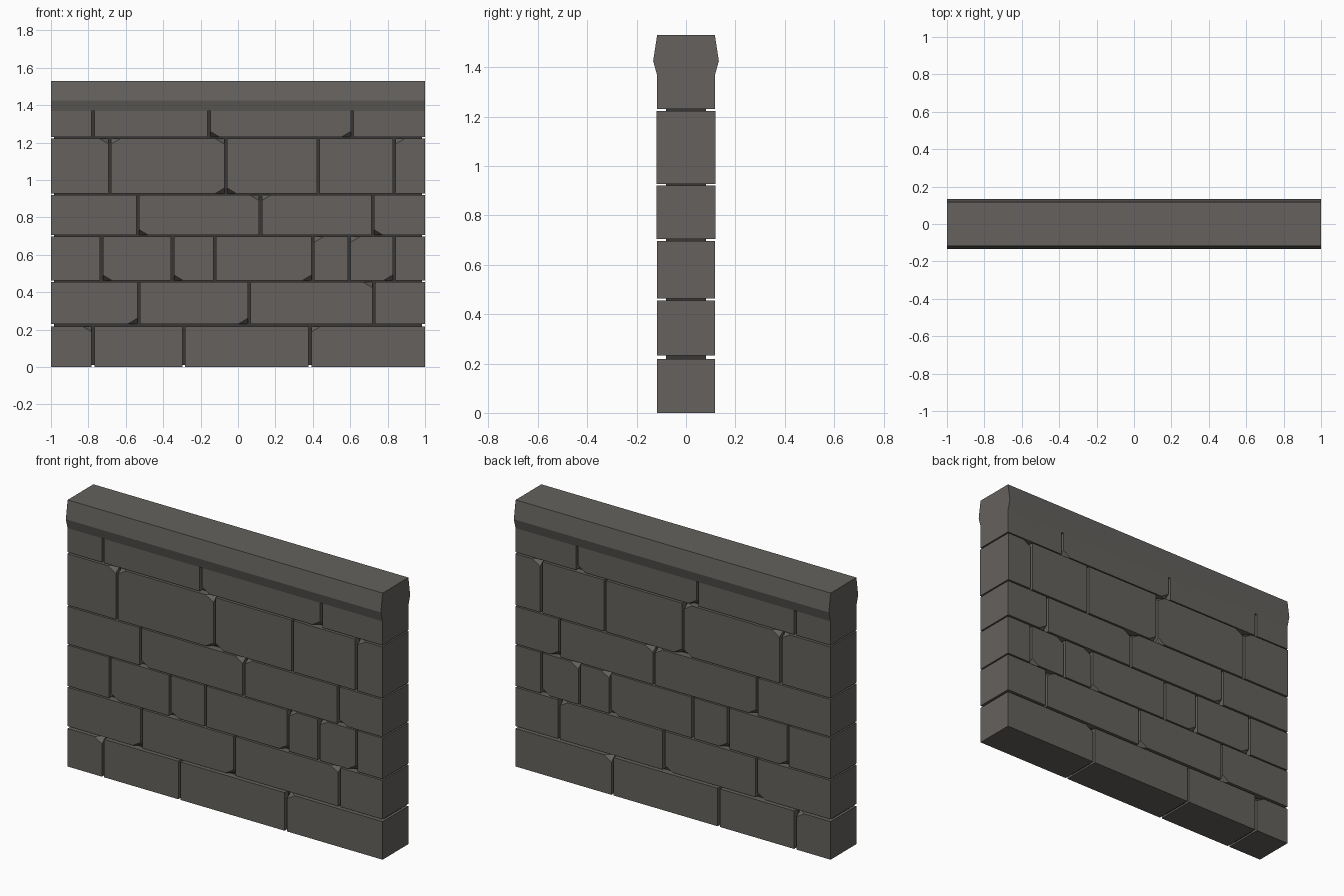
import bpy, bmesh
from mathutils import Vector

if "Cube" in bpy.data.objects:
    bpy.data.objects.remove(bpy.data.objects["Cube"])


def material(name, col):
    m = bpy.data.materials.new(name)
    m.diffuse_color = (*col, 1)
    m.use_nodes = True
    m.node_tree.nodes["Principled BSDF"].inputs["Base Color"].default_value = m.diffuse_color
    return m


STONE = material("grey stone", (0.128, 0.120, 0.110))
MORTAR = material("dark mortar", (0.040, 0.038, 0.035))
GAP = 0.007     # half width of an upright joint
BED = 0.008     # height of a level joint
CHIP = Vector((0.05, 0.04, 0.03))   # size of a broken corner


def finish(bm, name, mat):
    bmesh.ops.recalc_face_normals(bm, faces=bm.faces)
    me = bpy.data.meshes.new(name)
    bm.to_mesh(me)
    bm.free()
    me.materials.append(mat)
    ob = bpy.data.objects.new(name, me)
    bpy.context.collection.objects.link(ob)
    return ob


def block(x0, x1, h, z0, z1):
    bm = bmesh.new()
    bmesh.ops.create_cube(bm, size=1)
    for v in bm.verts:
        v.co = ((x0 + x1) / 2 + v.co.x * (x1 - x0), v.co.y * 2 * h,
                (z0 + z1) / 2 + v.co.z * (z1 - z0))
    return bm


def chip(bm, x, z, sx, sz, h):
    # slice off one corner, on the front and on the back
    for sy in (-1, 1):
        n = Vector((sx / CHIP.x, sy / CHIP.y, sz / CHIP.z))
        geom = bm.verts[:] + bm.edges[:] + bm.faces[:]
        cut = bmesh.ops.bisect_plane(bm, geom=geom, plane_no=n, clear_outer=True,
                                     plane_co=(x - sx * CHIP.x, sy * h, z))
        edges = [e for e in cut["geom_cut"] if isinstance(e, bmesh.types.BMEdge)]
        bmesh.ops.holes_fill(bm, edges=edges, sides=0)


# Each course: top, half depth, joints, and the broken corners at each joint
# (left or right stone, top or bottom corner)
COURSES = [
    (0.218, 0.117, [-0.775, -0.29, 0.385], ["left top", "", "right top"]),
    (0.455, 0.117, [-0.53, 0.06, 0.725], ["left bottom", "left bottom", "left top"]),
    (0.697, 0.117, [-0.73, -0.35, -0.125, 0.40, 0.595, 0.835],
     ["right bottom", "right bottom", "", "left bottom, right top", "right top",
      "left bottom"]),
    (0.92, 0.119, [-0.535, 0.12, 0.72],
     ["right bottom", "left top, right top", "right bottom"]),
    (1.222, 0.12, [-0.685, -0.065, 0.43, 0.835],
     ["left top, right top", "left top, left bottom, right bottom", "", "right top"]),
    (1.375, 0.117, [-0.775, -0.155, 0.61], ["", "right bottom", "left bottom"]),
]

# stones
z0 = 0
for c, (z1, h, joints, broken) in enumerate(COURSES):
    ends = [-1 - GAP] + joints + [1 + GAP]
    marks = [""] + broken + [""]
    for i in range(len(ends) - 1):
        x0, x1 = ends[i] + GAP, ends[i + 1] - GAP
        bm = block(x0, x1, h, z0, z1)
        for level, z, sz in (("top", z1, 1), ("bottom", z0, -1)):
            if "right " + level in marks[i]:
                chip(bm, x0, z, -1, sz, h)
            if "left " + level in marks[i + 1]:
                chip(bm, x1, z, 1, sz, h)
        finish(bm, f"stone_{c + 1}_{i + 1}", STONE)
    z0 = z1 + BED * (1.7 if c == 0 else 1)   # the lowest bed is thicker

# mortar core, set back inside the stones
finish(block(-0.985, 0.985, 0.08, 0.01, 1.38), "mortar_core", MORTAR)

# coping along the top
half = [(0.117, 1.368), (0.133, 1.425), (0.117, 1.53)]
outline = half + [(-y, z) for y, z in reversed(half)]
bm = bmesh.new()
face = bm.faces.new([bm.verts.new((-1, y, z)) for y, z in outline])
ext = bmesh.ops.extrude_face_region(bm, geom=[face], use_keep_orig=True)
bmesh.ops.translate(bm, vec=(2, 0, 0),
                    verts=[v for v in ext["geom"] if isinstance(v, bmesh.types.BMVert)])
finish(bm, "coping", STONE)
